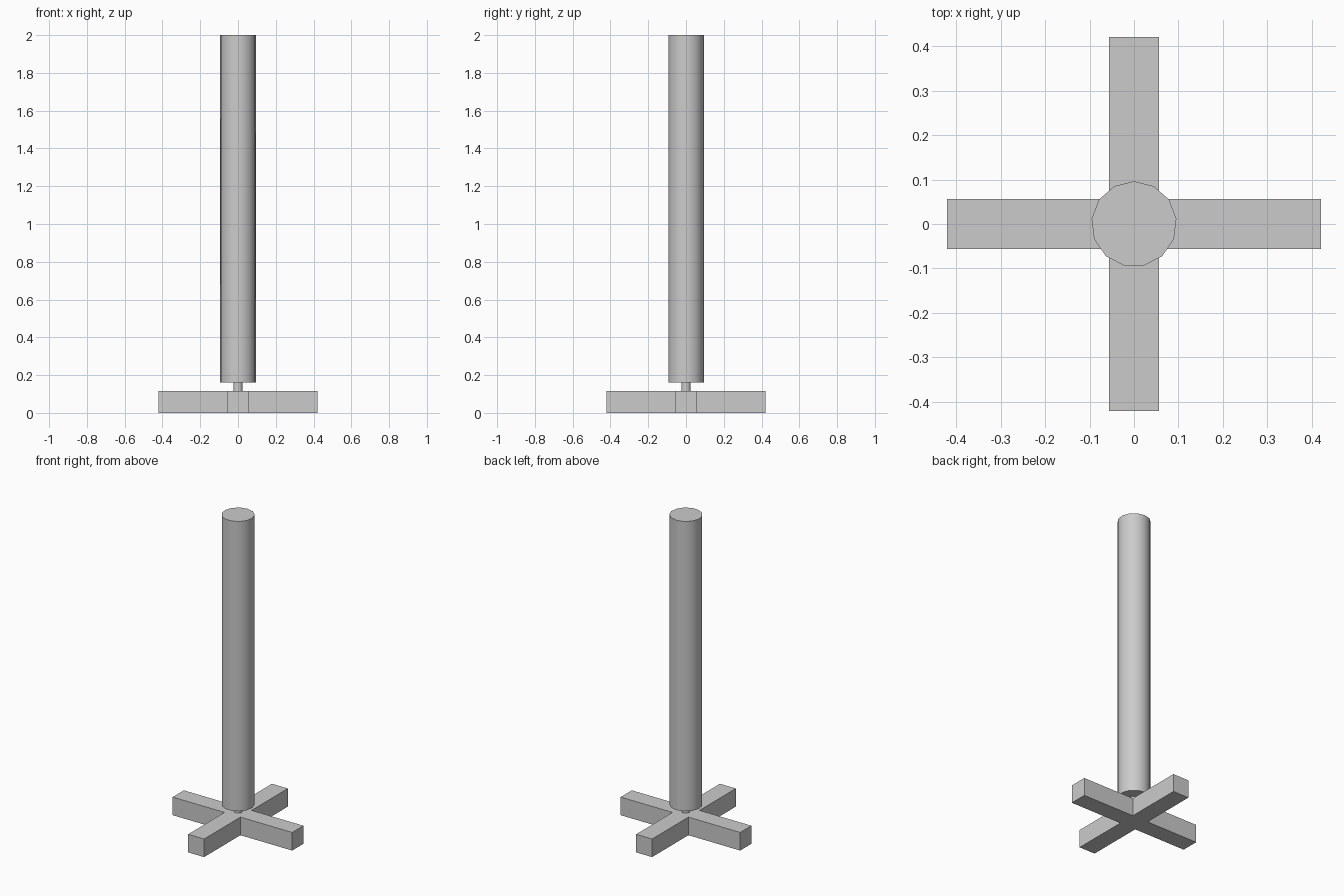
import bpy
import bmesh
import math

cube = bpy.data.objects.get("Cube")
if cube:
    bpy.data.objects.remove(cube, do_unlink=True)

ARM_LENGTH = 0.42
ARM_HALF_WIDTH = 0.056
BASE_TOP = 0.115
POST_BOTTOM = 0.16
SIDES = 13

grey = bpy.data.materials.new("light grey")
grey.use_nodes = True
colour = (0.6, 0.6, 0.6, 1.0)
grey.diffuse_color = colour
grey.node_tree.nodes["Principled BSDF"].inputs["Base Color"].default_value = colour


def cylinder(name, radius, bottom, top):
    bpy.ops.mesh.primitive_cylinder_add(
        vertices=SIDES, radius=radius, depth=top - bottom,
        location=(0, 0, (bottom + top) / 2))
    obj = bpy.context.object
    obj.name = name
    obj.data.materials.append(grey)
    bpy.ops.object.shade_smooth_by_angle(angle=math.radians(35))
    return obj


# Cross-shaped foot: one arm profile turned four times, then extruded upward
bm = bmesh.new()
w, l = ARM_HALF_WIDTH, ARM_LENGTH
outline = []
for turn in range(4):
    c, s = round(math.cos(turn * math.pi / 2)), round(math.sin(turn * math.pi / 2))
    for x, y in ((w, -w), (l, -w), (l, w)):
        outline.append(bm.verts.new((c * x - s * y, s * x + c * y, 0)))
face = bm.faces.new(outline)
extruded = bmesh.ops.extrude_face_region(bm, geom=[face], use_keep_orig=True)
raised = [v for v in extruded["geom"] if isinstance(v, bmesh.types.BMVert)]
bmesh.ops.translate(bm, verts=raised, vec=(0, 0, BASE_TOP))
bmesh.ops.recalc_face_normals(bm, faces=bm.faces)
mesh = bpy.data.meshes.new("cross_base")
bm.to_mesh(mesh)
bm.free()
mesh.materials.append(grey)
base = bpy.data.objects.new("cross_base", mesh)
bpy.context.collection.objects.link(base)

# Thin neck and tall post
cylinder("neck", 0.025, BASE_TOP, POST_BOTTOM)
cylinder("post", 0.096, POST_BOTTOM, 2.0)
